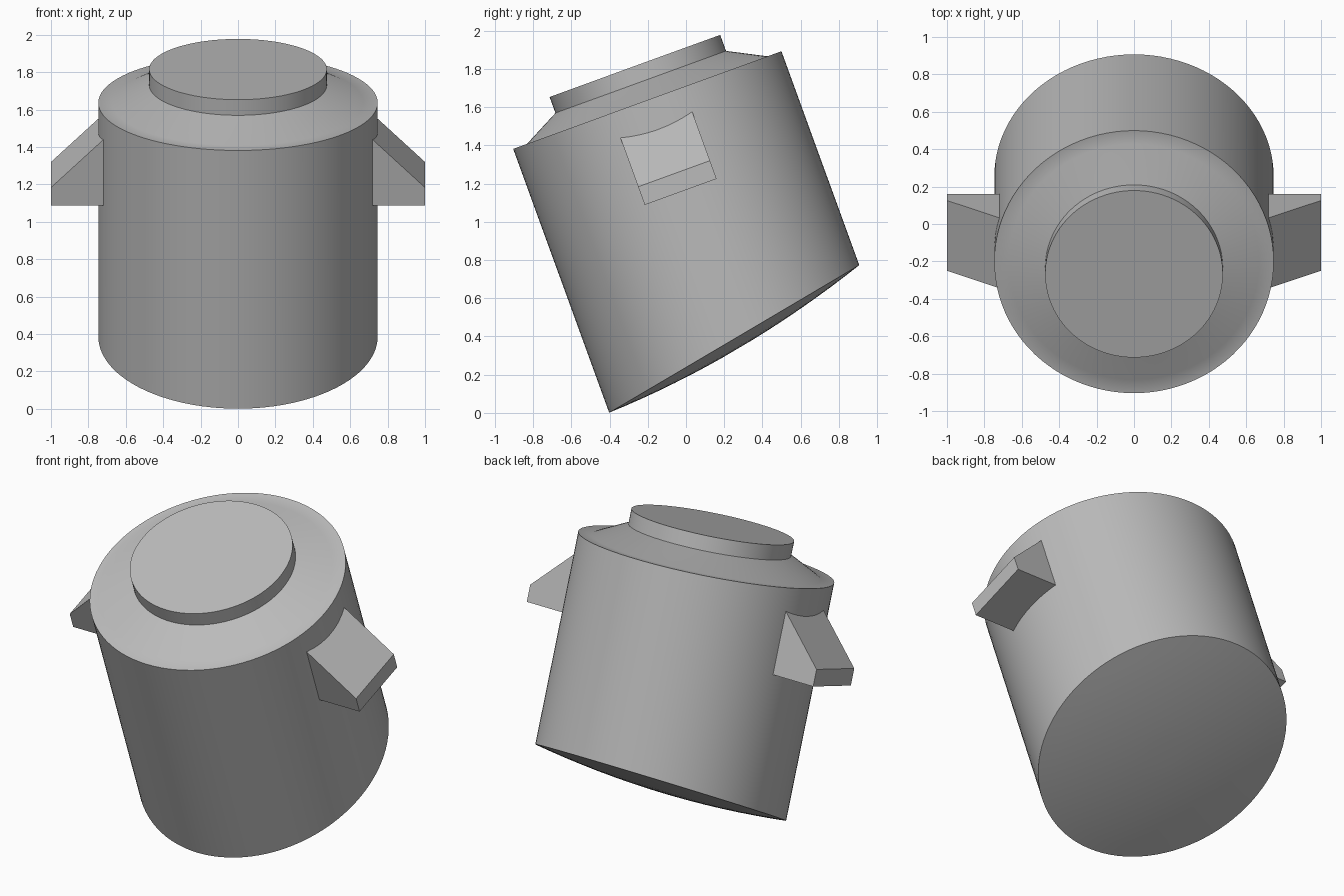
import bpy, bmesh, math

cube = bpy.data.objects.get("Cube")
if cube:
    bpy.data.objects.remove(cube, do_unlink=True)

SEGMENTS = 96
RADIUS = 0.747
TILT = math.radians(20)
ORIGIN = (0, -0.2025, 1.637)   # centre of the upper rim

grey = bpy.data.materials.new("plain grey")
grey.use_nodes = True
grey.diffuse_color = (0.5, 0.5, 0.5, 1)
grey.node_tree.nodes["Principled BSDF"].inputs["Base Color"].default_value = (0.5, 0.5, 0.5, 1)


def finish(bm, name, smooth=True):
    """Turn the mesh into a tilted object with sharp edges kept."""
    bmesh.ops.recalc_face_normals(bm, faces=bm.faces)
    mesh = bpy.data.meshes.new(name)
    bm.to_mesh(mesh)
    bm.free()
    mesh.materials.append(grey)
    obj = bpy.data.objects.new(name, mesh)
    bpy.context.collection.objects.link(obj)
    obj.location = ORIGIN
    obj.rotation_euler.x = TILT
    if smooth:
        bpy.ops.object.select_all(action="DESELECT")
        obj.select_set(True)
        bpy.context.view_layer.objects.active = obj
        bpy.ops.object.shade_smooth_by_angle(angle=math.radians(30))
    return obj


def base_height(x, y):
    """Slanted, gently domed underside."""
    return -1.33 + 0.186 * y - 0.055 * (1 - (x * x + y * y) / RADIUS ** 2)


def ring(bm, radius, height=None):
    verts = []
    for i in range(SEGMENTS):
        a = 2 * math.pi * i / SEGMENTS
        x, y = radius * math.cos(a), radius * math.sin(a)
        verts.append(bm.verts.new((x, y, base_height(x, y) if height is None else height)))
    return verts


def lathe(name, profile):
    """Skin rings of (radius, height) and cap both ends."""
    bm = bmesh.new()
    rings = [ring(bm, r, h) for r, h in profile]
    for low, high in zip(rings, rings[1:]):
        for i in range(SEGMENTS):
            j = (i + 1) % SEGMENTS
            bm.faces.new((low[i], low[j], high[j], high[i]))
    bm.faces.new(rings[0])
    bm.faces.new(rings[-1])
    return finish(bm, name)


# Body: domed underside, straight wall, flat lip and sloping shoulder
underside = [(RADIUS * k / 8, None) for k in range(1, 9)]
lathe("body", underside + [(RADIUS, 0), (0.67, 0), (0.475, 0.101)])

# Raised disc on top
lathe("top_cap", [(0.475, 0.08), (0.475, 0.19)])

# Wedge-shaped side lugs, sunk into the wall
for name, side in (("left_lug", 1), ("right_lug", -1)):
    outline = [(0.6, -0.511), (1, -0.511), (1, -0.41), (0.6, -0.021)]
    bm = bmesh.new()
    face = bm.faces.new([bm.verts.new((side * x, -0.2, z)) for x, z in outline])
    moved = bmesh.ops.extrude_face_region(bm, geom=[face])["geom"]
    bmesh.ops.translate(bm, vec=(0, 0.4, 0),
                        verts=[v for v in moved if isinstance(v, bmesh.types.BMVert)])
    finish(bm, name, smooth=False)
